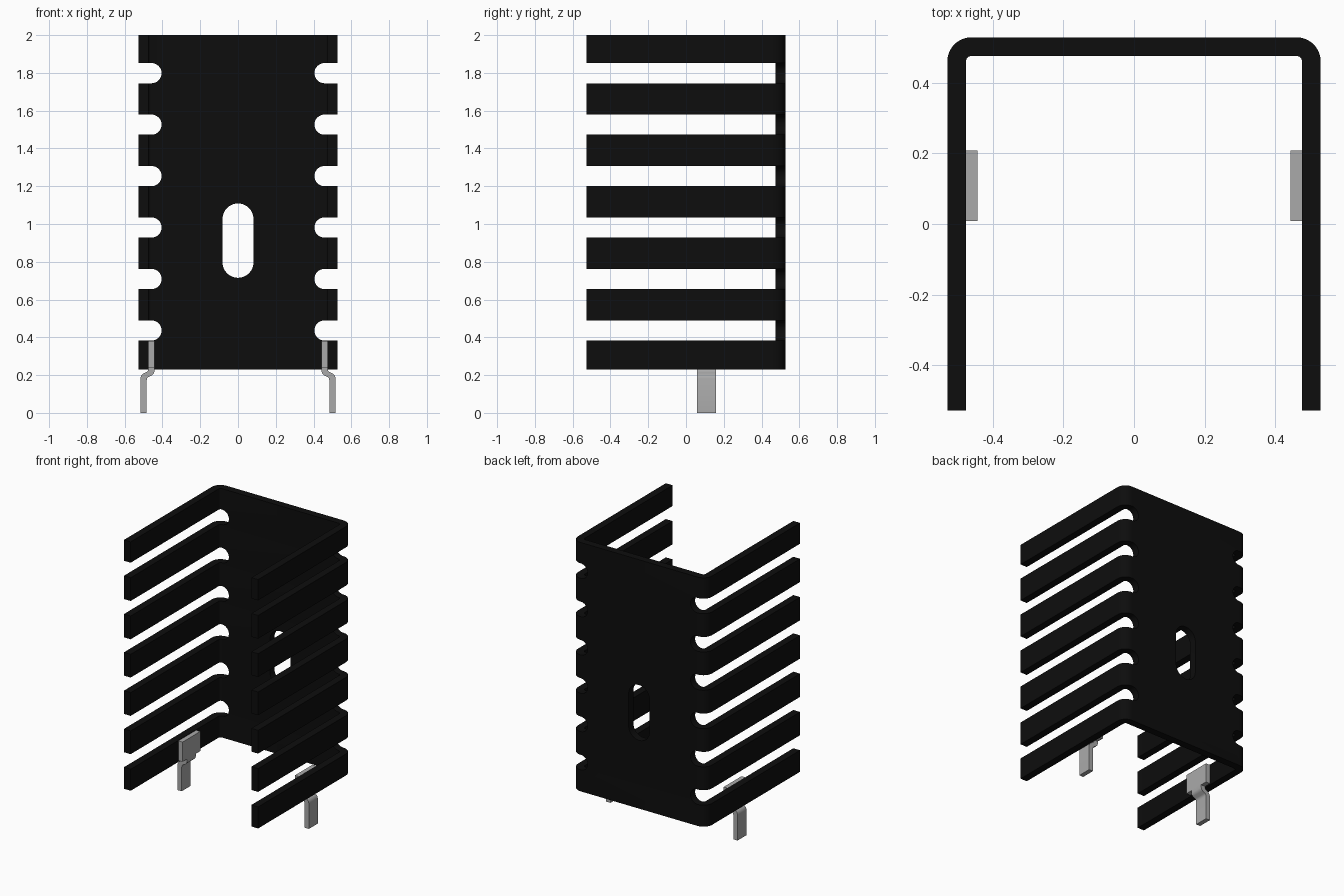
import bpy, bmesh, math
from mathutils import Vector

cube = bpy.data.objects.get("Cube")
if cube:
    bpy.data.objects.remove(cube, do_unlink=True)


def material(name, value, roughness):
    m = bpy.data.materials.new(name)
    m.use_nodes = True
    color = (value, value, value, 1)
    m.diffuse_color = color
    bsdf = m.node_tree.nodes["Principled BSDF"]
    bsdf.inputs["Base Color"].default_value = color
    bsdf.inputs["Roughness"].default_value = roughness
    return m


def arc(cx, cy, r, start, end, steps):
    """Points on an arc, angles in degrees."""
    angles = [math.radians(start + (end - start) * i / steps) for i in range(steps + 1)]
    return [(cx + r * math.cos(a), cy + r * math.sin(a)) for a in angles]


def prism(bm, points, direction):
    """Extrude a closed outline of 3D points along a direction."""
    face = bm.faces.new([bm.verts.new(p) for p in points])
    new = bmesh.ops.extrude_face_region(bm, geom=[face])["geom"]
    verts = [v for v in new if isinstance(v, bmesh.types.BMVert)]
    bmesh.ops.translate(bm, verts=verts, vec=Vector(direction))


def finish(bm, name, mat=None):
    bmesh.ops.recalc_face_normals(bm, faces=bm.faces[:])
    mesh = bpy.data.meshes.new(name)
    bm.to_mesh(mesh)
    bm.free()
    obj = bpy.data.objects.new(name, mesh)
    bpy.context.collection.objects.link(obj)
    if mat:
        mesh.materials.append(mat)
    return obj


def activate(obj):
    bpy.ops.object.select_all(action='DESELECT')
    obj.select_set(True)
    bpy.context.view_layer.objects.active = obj


black = material("black anodised metal", 0.004, 0.5)
tin = material("tinned metal", 0.4, 0.5)

HALF, WALL = 0.528, 0.053          # channel half width and wall thickness
BOTTOM, TOP = 0.23, 2.0
INNER = HALF - WALL
R_OUT, R_IN = 0.068, 0.015

# U-shaped channel, open to the front
outer = [(HALF, -HALF)] + arc(HALF - R_OUT, HALF - R_OUT, R_OUT, 0, 90, 10)
inner = [(INNER, -HALF)] + arc(INNER - R_IN, INNER - R_IN, R_IN, 0, 90, 6)
mirrored = lambda pts: [(-x, y) for x, y in reversed(pts)]
outline = outer + mirrored(outer) + [(-x, y) for x, y in inner] + inner[::-1]
bm = bmesh.new()
prism(bm, [(x, y, BOTTOM) for x, y in outline], (0, 0, TOP - BOTTOM))
channel = finish(bm, "finned_channel", black)

# Cutters: six round-ended slots per side and one mounting slot
bm = bmesh.new()
SLOT_R = 0.0535
for i in range(6):
    z = 0.4365 + i * 0.2724
    slot = arc(0.458, z, SLOT_R, 90, 270, 16) + [(0.7, z - SLOT_R), (0.7, z + SLOT_R)]
    for side in (1, -1):
        prism(bm, [(side * x, -0.7, zz) for x, zz in slot], (0, 1.4, 0))
hole = arc(0, 1.027, 0.082, 0, 180, 16) + arc(0, 0.797, 0.082, 180, 360, 16)
prism(bm, [(x, 0.3, z) for x, z in hole], (0, 0.4, 0))
cutter = finish(bm, "slot_cutter")
cutter.hide_render = True

activate(channel)
cut = channel.modifiers.new("slots", 'BOOLEAN')
cut.operation, cut.solver, cut.object = 'DIFFERENCE', 'EXACT', cutter
bpy.ops.object.modifier_apply(modifier=cut.name)
bpy.data.objects.remove(cutter, do_unlink=True)
bpy.ops.object.shade_smooth_by_angle(angle=math.radians(30))

# Solder pins: wide tab on the inner wall, narrow leg stepping outward
PIN_Y = 0.108
leg = [(0.442, 0.25), (0.442, 0.222), (0.446, 0.209), (0.455, 0.2), (0.474, 0.19),
       (0.481, 0.183), (0.484, 0.17), (0.484, 0), (0.517, 0), (0.517, 0.182),
       (0.513, 0.196), (0.504, 0.206), (0.484, 0.217), (0.478, 0.222),
       (INNER, 0.232), (INNER, 0.25)]
tab = [(0.442, 0.24), (INNER, 0.24), (INNER, 0.38), (0.442, 0.38)]
for side, name in ((1, "left_pin"), (-1, "right_pin")):
    for part, pts, width in (("leg", leg, 0.1), ("tab", tab, 0.2)):
        bm = bmesh.new()
        prism(bm, [(side * x, PIN_Y - width / 2, z) for x, z in pts], (0, width, 0))
        pin = finish(bm, f"{name}_{part}", tin)
        activate(pin)
        bpy.ops.object.shade_smooth_by_angle(angle=math.radians(35))
